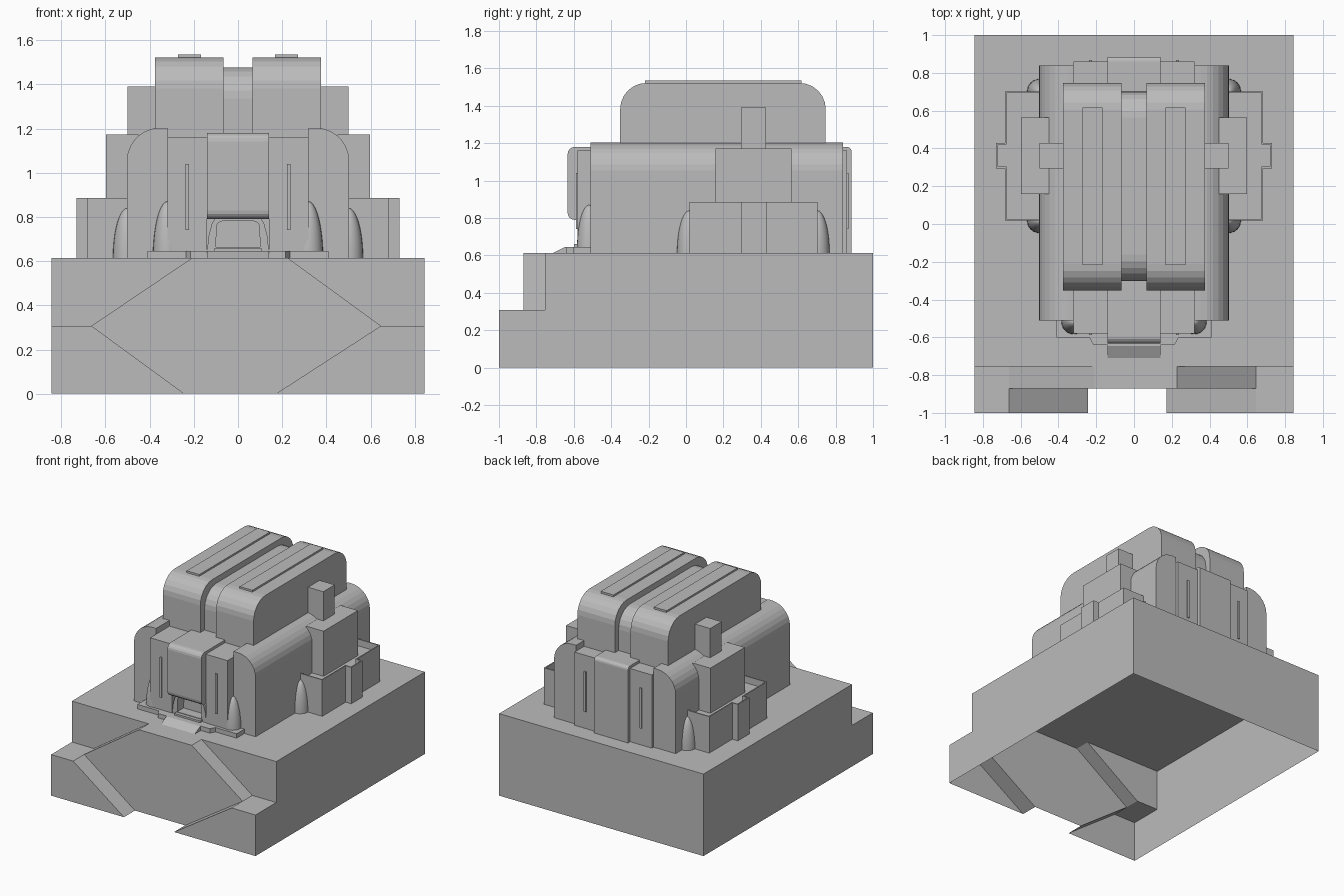
import bpy, bmesh, math
from mathutils import Vector

cube = bpy.data.objects.get("Cube")
if cube:
    bpy.data.objects.remove(cube, do_unlink=True)

stone = bpy.data.materials.new("stone_grey")
stone.use_nodes = True
GREY = (0.5, 0.5, 0.5, 1)
stone.diffuse_color = GREY
stone.node_tree.nodes["Principled BSDF"].inputs["Base Color"].default_value = GREY


def finish(name, bm):
    bmesh.ops.remove_doubles(bm, verts=bm.verts, dist=1e-5)
    bmesh.ops.recalc_face_normals(bm, faces=bm.faces)
    mesh = bpy.data.meshes.new(name)
    bm.to_mesh(mesh)
    bm.free()
    mesh.materials.append(stone)
    obj = bpy.data.objects.new(name, mesh)
    bpy.context.scene.collection.objects.link(obj)
    return obj


def prism(name, pts, axis, a, b):
    """Extrude a 2D outline along an axis from a to b."""
    def place(p, t):
        c = list(p)
        c.insert("xyz".index(axis), t)
        return Vector(c)
    bm = bmesh.new()
    face = bm.faces.new([bm.verts.new(place(p, a)) for p in pts])
    new = bmesh.ops.extrude_face_region(bm, geom=[face])["geom"]
    shift = place((0, 0), b - a)
    bmesh.ops.translate(bm, vec=shift, verts=[v for v in new if isinstance(v, bmesh.types.BMVert)])
    return finish(name, bm)


def box(name, x, y, z):
    return prism(name, [(x[0], y[0]), (x[1], y[0]), (x[1], y[1]), (x[0], y[1])], "z", *z)


def arc(cx, cy, r, start, end, n=6):
    return [(cx + r * math.cos(math.radians(start + (end - start) * i / n)),
             cy + r * math.sin(math.radians(start + (end - start) * i / n))) for i in range(n + 1)]


def sides(name, x, y, z):
    """A box on the left and its mirror on the right."""
    box("left_" + name, x, y, z)
    box("right_" + name, (-x[1], -x[0]), y, z)


# Open-bottomed plinth with a slanted, stepped front
W, TOP, MID = 0.845, 0.613, 0.307
FRONT, PANEL, WALL = -1, -0.87, -0.755
bm = bmesh.new()


def face(*pts):
    bm.faces.new([bm.verts.new(p) for p in pts])


corners = {-1: (-0.21, -0.663, -0.243), 1: (0.227, 0.647, 0.172)}
for s, (xt, xm, xb) in corners.items():
    e = s * W
    face((xm, WALL, MID), (xt, WALL, TOP), (e, WALL, TOP), (e, WALL, MID))
    face((xm, FRONT, MID), (e, FRONT, MID), (e, WALL, MID), (xm, WALL, MID))
    face((e, FRONT, 0), (xb, FRONT, 0), (xm, FRONT, MID), (e, FRONT, MID))
    face((xb, FRONT, 0), (xb, PANEL, 0), (xm, PANEL, MID), (xm, FRONT, MID))
    face((xm, PANEL, MID), (xt, PANEL, TOP), (xt, WALL, TOP), (xm, WALL, MID))
    face((e, FRONT, 0), (e, FRONT, MID), (e, WALL, MID), (e, WALL, TOP), (e, 1, TOP), (e, 1, 0))
(lt, lm, lb), (rt, rm, rb) = corners[-1], corners[1]
face(*[(x, PANEL, z) for x, z in
       ((lb, 0), (rb, 0), (rm, MID), (rt, TOP), (lt, TOP), (lm, MID))])
face((-W, 1, TOP), (-W, WALL, TOP), (lt, WALL, TOP), (lt, PANEL, TOP),
     (rt, PANEL, TOP), (rt, WALL, TOP), (W, WALL, TOP), (W, 1, TOP))
face((-W, 1, 0), (W, 1, 0), (W, 1, TOP), (-W, 1, TOP))
finish("plinth", bm)

# Main hall: rounded side aisles, core and front panels
for s, side in ((1, "left"), (-1, "right")):
    outline = [(0.32, TOP), (0.503, TOP)] + arc(0.353, 1.053, 0.15, 0, 90, 7) + [(0.32, 1.203)]
    prism(side + "_aisle", [(s * x, z) for x, z in outline], "y", -0.51, 0.84)
box("hall_core", (-0.32, 0.32), (-0.5, 0.86), (TOP, 1.16))
sides("front_panel", (0.14, 0.32), (-0.58, -0.5), (TOP, 1.16))
sides("front_slit", (0.222, 0.238), (-0.588, -0.58), (0.74, 1.04))
sides("back_slit", (0.222, 0.238), (0.86, 0.868), (0.74, 1.04))

# Central band wrapping over the hall
band = (arc(-0.595, 0.828, 0.038, 270, 180, 4) + arc(-0.595, 1.142, 0.038, 180, 90, 4)
        + arc(0.86, 1.155, 0.025, 90, 0, 4) + [(0.885, TOP), (0.8, TOP), (0.8, 0.79)])
prism("central_band", band, "x", -0.14, 0.14)

# Upper storey: two rounded halves with a lower joint between
def storey(name, x0, x1, y0, y1, z, r=0.14):
    pts = [(y0, 1.1)] + arc(y0 + r, z - r, r, 180, 90) + arc(y1 - r, z - r, r, 90, 0) + [(y1, 1.1)]
    prism(name, pts, "x", x0, x1)


storey("left_upper_storey", 0.065, 0.375, -0.352, 0.747, 1.522)
storey("right_upper_storey", -0.375, -0.065, -0.352, 0.747, 1.522)
storey("upper_joint", -0.065, 0.065, -0.302, 0.703, 1.477)
sides("roof_strip", (0.167, 0.272), (-0.218, 0.618), (1.515, 1.535))

# Stepped side wings
sides("wing_turret", (0.3, 0.5), (0.293, 0.428), (1.1, 1.39))
sides("wing_block", (0.45, 0.597), (0.158, 0.565), (TOP, 1.172))
RIM, FLOOR, HIGH = 0.009, 0.835, 0.885


def wing_plan(d):
    return [(0.5, 0.018 + d), (0.684 - d, 0.018 + d), (0.684 - d, 0.295 + d), (0.73 - d, 0.295 + d),
            (0.73 - d, 0.43 - d), (0.684 - d, 0.43 - d), (0.684 - d, 0.702 - d), (0.5, 0.702 - d)]


for s, side in ((1, "left"), (-1, "right")):
    outer = [(s * x, y) for x, y in wing_plan(0)]
    inner = [(s * x, y) for x, y in wing_plan(RIM)]
    prism(side + "_wing_terrace", outer, "z", TOP, FLOOR)
    prism(side + "_wing_parapet", outer + inner[::-1], "z", FLOOR, HIGH)

# Bullet-shaped buttresses, turned from a quarter ellipse
def buttress(name, x, y, height, r=0.066):
    bm = bmesh.new()
    bmesh.ops.create_uvsphere(bm, u_segments=24, v_segments=20, radius=1)
    bmesh.ops.bisect_plane(bm, geom=bm.verts[:] + bm.edges[:] + bm.faces[:], plane_co=(0, 0, 0),
                           plane_no=(0, 0, -1), clear_outer=True)
    for v in bm.verts:
        v.co = (x + v.co.x * r, y + v.co.y * r, TOP + v.co.z * height)
    for f in bm.faces:
        f.smooth = True
    finish(name, bm)


for s, side in ((1, "left"), (-1, "right")):
    buttress(side + "_door_buttress", s * 0.319, -0.518, 0.257)
    buttress(side + "_front_buttress", s * 0.5, 0.018, 0.227)
    buttress(side + "_back_buttress", s * 0.5, 0.702, 0.227)

# Entrance: landing, ramp, arched frame and sill
STEP = 0.646
landing = [(0.41, -0.5), (0.41, -0.602), (0.235, -0.602), (0.215, -0.64)]
prism("landing", landing + [(-x, y) for x, y in landing[::-1]], "z", TOP, STEP)
prism("entrance_ramp", [(-0.71, TOP), (-0.645, STEP), (-0.6, STEP), (-0.6, TOP)], "x", -0.14, 0.14)
door_out = [(0.14, STEP), (0.132, 0.72), (0.118, 0.77), (0.1, 0.8)]
door_in = [(0.1, 0.664), (0.097, 0.75)] + arc(0.07, 0.754, 0.027, 0, 90, 4)
for s, side in ((1, "left"), (-1, "right")):
    half = [(0, STEP)] + door_out + [(0, 0.8), (0, 0.781)] + door_in[::-1] + [(0, 0.664)]
    prism(side + "_door_frame", [(s * x, z) for x, z in half], "y", -0.575, -0.5)
box("door_sill", (-0.107, 0.107), (-0.6, -0.5), (STEP, 0.66))
